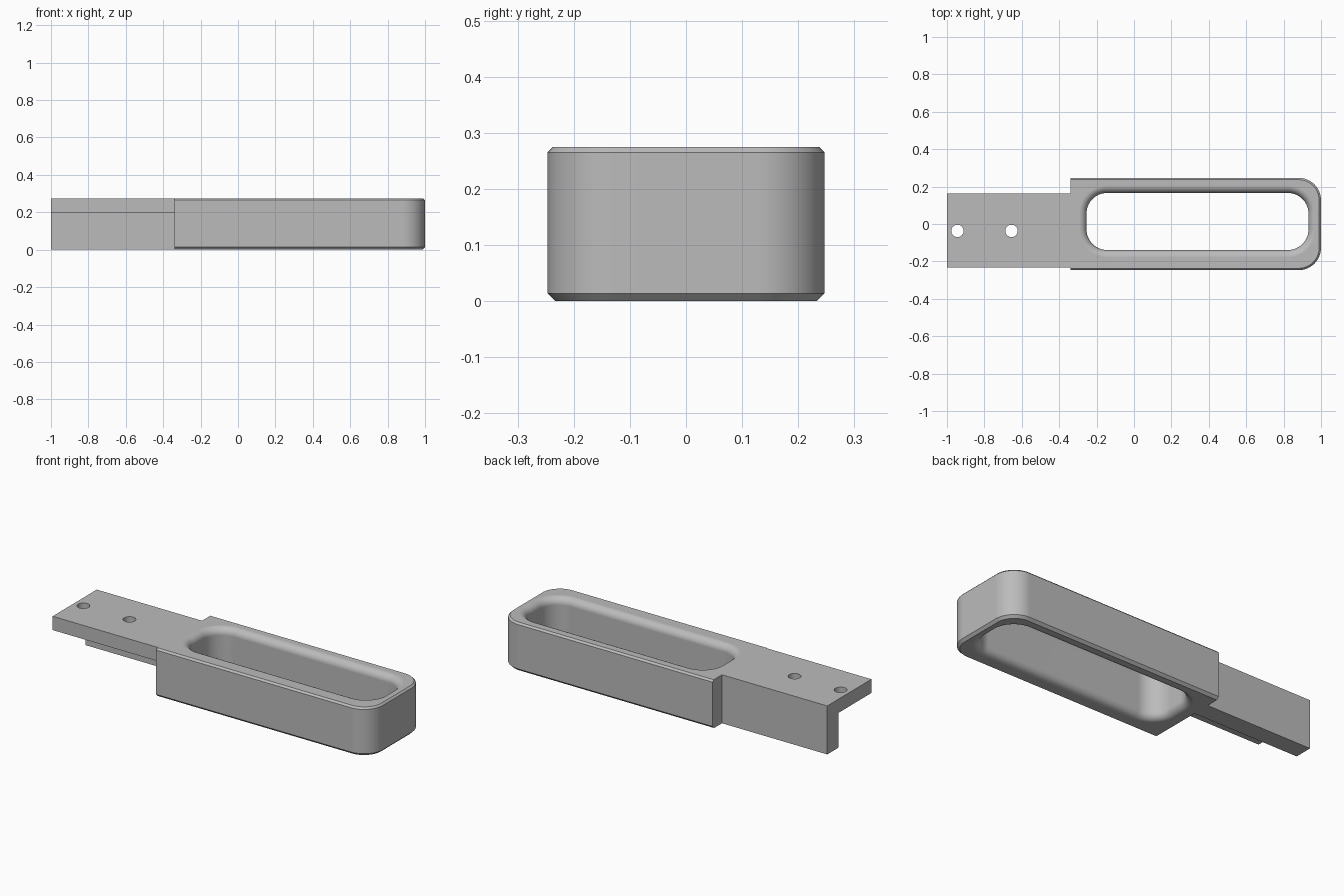
import bpy, bmesh
from math import sin, cos, pi

if "Cube" in bpy.data.objects:
    bpy.data.objects.remove(bpy.data.objects["Cube"])

HEIGHT = 0.275
HALF_W = 0.247
STEP_X = -0.34
FILLET = 0.04

grey = bpy.data.materials.new("grey metal")
grey.use_nodes = True
colour = (0.5, 0.5, 0.5, 1)
grey.diffuse_color = colour
grey.node_tree.nodes["Principled BSDF"].inputs["Base Color"].default_value = colour


def arc(cx, cy, r, start, steps=14):
    """Quarter circle, counter-clockwise from the start angle."""
    return [(cx + r * cos(start + pi / 2 * i / steps),
             cy + r * sin(start + pi / 2 * i / steps)) for i in range(steps + 1)]


def body_outline(inset):
    """Square at the step, rounded at the far end."""
    r = 0.12
    cx, cy = 1 - r, HALF_W - r
    return ([(STEP_X, -HALF_W + inset)] + arc(cx, -cy, r - inset, -pi / 2)
            + arc(cx, cy, r - inset, 0) + [(STEP_X, HALF_W - inset)])


def slot_outline(grow):
    """Rounded rectangle of the opening."""
    r = 0.11
    x0, x1, y0, y1 = -0.254 + r, 0.933 - r, -0.139 + r, 0.166 - r
    r += grow
    return (arc(x1, y0, r, -pi / 2) + arc(x1, y1, r, 0)
            + arc(x0, y1, r, pi / 2) + arc(x0, y0, r, pi))


def loft(name, rings):
    """Closed solid through a stack of equal-length rings."""
    bm = bmesh.new()
    loops = [[bm.verts.new(p) for p in ring] for ring in rings]
    n = len(loops[0])
    for a, b in zip(loops, loops[1:]):
        for i in range(n):
            j = (i + 1) % n
            bm.faces.new((a[i], a[j], b[j], b[i]))
    bm.faces.new(loops[0][::-1])
    bm.faces.new(loops[-1])
    bmesh.ops.recalc_face_normals(bm, faces=bm.faces)
    mesh = bpy.data.meshes.new(name)
    bm.to_mesh(mesh)
    bm.free()
    mesh.materials.append(grey)
    obj = bpy.data.objects.new(name, mesh)
    bpy.context.collection.objects.link(obj)
    return obj


def at_height(outline, z):
    return [(x, y, z) for x, y in outline]


def combine(target, tool, operation):
    """Apply a boolean and discard the tool."""
    tool.hide_render = True
    bpy.context.view_layer.objects.active = target
    mod = target.modifiers.new(operation, "BOOLEAN")
    mod.operation = operation
    mod.solver = "EXACT"
    mod.object = tool
    bpy.ops.object.modifier_apply(modifier=mod.name)
    bpy.data.objects.remove(tool)


# Body with chamfered top and bottom rims
handle = loft("slotted_handle", [
    at_height(body_outline(inset), z) for inset, z in
    ((0.014, 0), (0, 0.014), (0, HEIGHT - 0.01), (0.01, HEIGHT))])

# Mounting tang: angle section with its upright leg toward the back
section = [(-0.233, 0.197), (0.06, 0.197), (0.06, 0), (0.163, 0),
           (0.163, HEIGHT), (-0.233, HEIGHT)]
tang = loft("mounting_tang", [[(x, y, z) for y, z in section] for x in (-1, -0.32)])
combine(handle, tang, "UNION")

# Slot with rounded lips above and below
lip = [(FILLET * (1 - sin(a)), FILLET * (1 - cos(a)))
       for a in (pi / 2 * i / 8 for i in range(9))]
levels = [(FILLET, -0.05)] + lip
levels += [(g, HEIGHT - z) for g, z in reversed(levels)]
slot = loft("slot_cutter", [at_height(slot_outline(g), z) for g, z in levels])
combine(handle, slot, "DIFFERENCE")

# Two screw holes through the tang
for x in (-0.944, -0.655):
    circle = [p for k in range(4) for p in arc(x, -0.037, 0.033, k * pi / 2, 8)[:-1]]
    hole = loft("hole_cutter", [at_height(circle, z) for z in (0.1, 0.4)])
    combine(handle, hole, "DIFFERENCE")

# Smooth curves, crisp flats
bpy.ops.object.select_all(action="DESELECT")
handle.select_set(True)
bpy.context.view_layer.objects.active = handle
bpy.ops.object.shade_smooth_by_angle(angle=pi / 6)
normals = handle.modifiers.new("flat_face_normals", "WEIGHTED_NORMAL")
normals.keep_sharp = True
